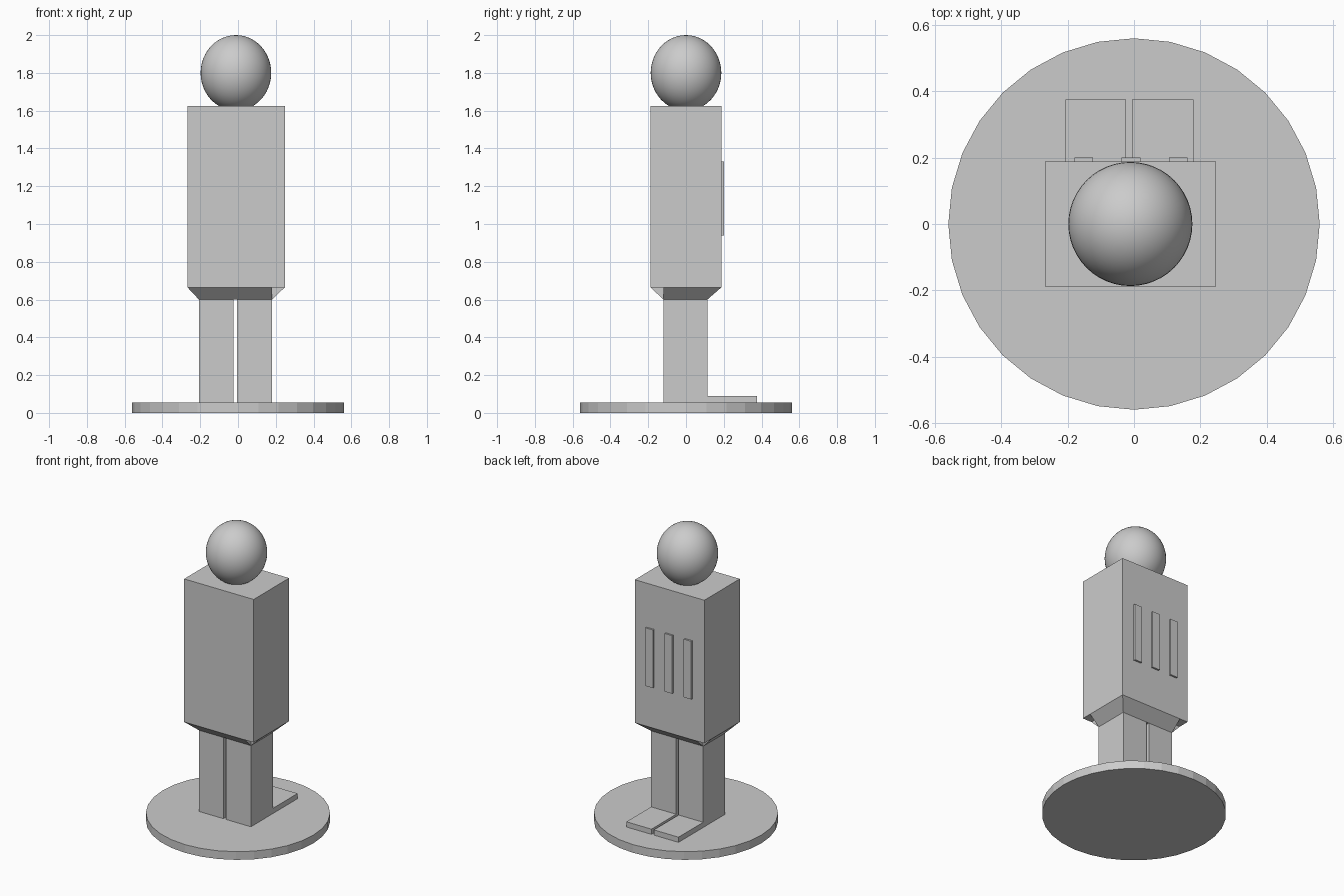
import bpy, bmesh, math

cube = bpy.data.objects.get("Cube")
if cube:
    bpy.data.objects.remove(cube, do_unlink=True)

# Single plain grey
GREY = (0.6, 0.6, 0.6, 1.0)
grey = bpy.data.materials.new("light_grey")
grey.use_nodes = True
grey.diffuse_color = GREY
grey.node_tree.nodes["Principled BSDF"].inputs["Base Color"].default_value = GREY


def make(name, bm):
    bmesh.ops.recalc_face_normals(bm, faces=bm.faces)
    mesh = bpy.data.meshes.new(name)
    bm.to_mesh(mesh)
    bm.free()
    mesh.materials.append(grey)
    ob = bpy.data.objects.new(name, mesh)
    bpy.context.collection.objects.link(ob)
    return ob


def box(name, xs, ys, zs):
    bm = bmesh.new()
    bmesh.ops.create_cube(bm, size=1)
    for v in bm.verts:
        v.co = [lo + (c + 0.5) * (hi - lo) for c, (lo, hi) in zip(v.co, (xs, ys, zs))]
    return make(name, bm)


# Round base
bm = bmesh.new()
bmesh.ops.create_cone(bm, cap_ends=True, segments=32, radius1=0.56, radius2=0.56, depth=0.055)
bmesh.ops.translate(bm, verts=bm.verts, vec=(0, 0, 0.0275))
make("base", bm)

# Legs and feet
LEG_Y = (-0.12, 0.113)
for side, xs in (("right", (-0.207, -0.024)), ("left", (-0.006, 0.18))):
    box(side + "_leg", xs, LEG_Y, (0.05, 0.6))
    box(side + "_foot", xs, (0.11, 0.375), (0.05, 0.09))

# Torso with three raised ribs
X0, X1, Y = -0.268, 0.248, 0.188
HIP_Z, WAIST_Z = 0.6, 0.665
box("torso", (X0, X1), (-Y, Y), (WAIST_Z, 1.625))
for label, x in (("right", -0.151), ("middle", -0.009), ("left", 0.133)):
    box(label + "_rib", (x - 0.028, x + 0.028), (Y - 0.01, 0.2), (0.94, 1.33))

# Hip taper, notched at two opposite corners
lx0, lx1, ly0, ly1 = -0.207, 0.18, *LEG_Y
bm = bmesh.new()
low = [bm.verts.new((x, y, HIP_Z)) for x, y in ((lx0, ly0), (lx1, ly0), (lx1, ly1), (lx0, ly1))]
rim = [(X0, -Y), (lx1, -Y), (lx1, ly0), (X1, ly0), (X1, Y), (lx0, Y), (lx0, ly1), (X0, ly1)]
top = [bm.verts.new((x, y, WAIST_Z)) for x, y in rim]
below = [low[i] for i in (0, 1, 1, 1, 2, 3, 3, 3)]
for i in range(len(top)):
    j = (i + 1) % len(top)
    bm.faces.new(dict.fromkeys((top[i], top[j], below[j], below[i])))
bm.faces.new(low)
bm.faces.new(top)
make("hips", bm)

# Head
bm = bmesh.new()
bmesh.ops.create_uvsphere(bm, u_segments=48, v_segments=24, radius=1)
for v in bm.verts:
    v.co = (v.co.x * 0.187 - 0.011, v.co.y * 0.187, v.co.z * 0.2 + 1.8)
for f in bm.faces:
    f.smooth = True
make("head", bm)
